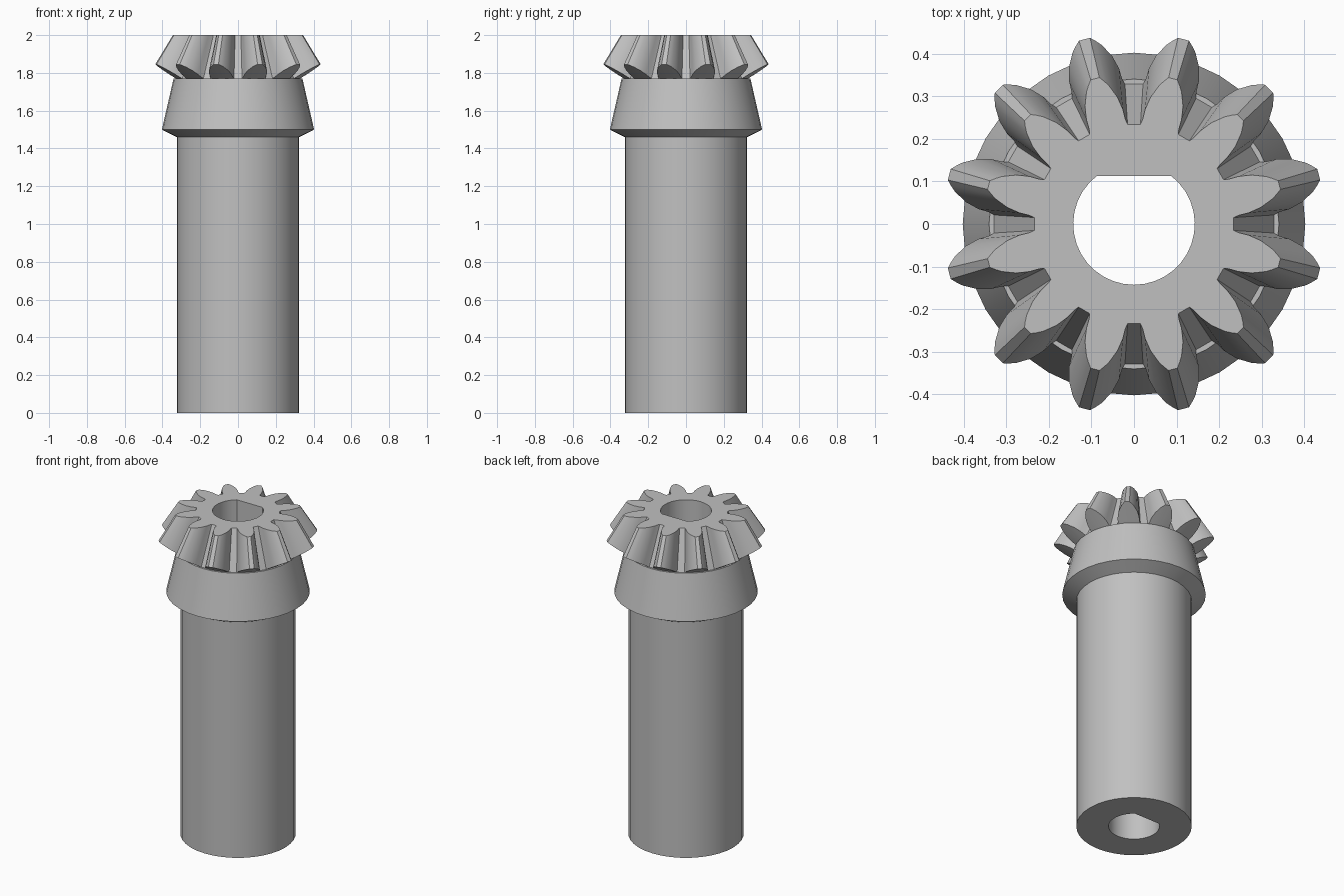
import bpy
import bmesh
import math

if "Cube" in bpy.data.objects:
    bpy.data.objects.remove(bpy.data.objects["Cube"])

TEETH = 12
SEGMENTS = 36
APEX_Z = 2.57            # common point of the tooth cones
TOP_Z = 2.0
BORE_R, BORE_FLAT = 0.143, 0.113

# Half tooth on the top face: (angle from tooth centre in degrees, radius)
HALF_TOOTH = [(11.3, 0.235), (10.3, 0.247), (9.5, 0.27), (7.6, 0.30),
              (4.8, 0.33), (3.2, 0.343), (1.7, 0.354)]
TOOTH = HALF_TOOTH + [(-a, r) for a, r in reversed(HALF_TOOTH)]

steel = bpy.data.materials.new("steel_grey")
steel.diffuse_color = (0.53, 0.53, 0.53, 1)
steel.use_nodes = True
steel.node_tree.nodes["Principled BSDF"].inputs["Base Color"].default_value = steel.diffuse_color

bm = bmesh.new()


def polar(r, a, z):
    return bm.verts.new((r * math.cos(a), r * math.sin(a), z))


def circle(r, z):
    return [polar(r, 2 * math.pi * i / SEGMENTS, z) for i in range(SEGMENTS)]


def bridge(a, b):
    """Join two rings with quads, dropping repeated corners."""
    n = len(a)
    for i in range(n):
        j = (i + 1) % n
        corners = list(dict.fromkeys((a[i], a[j], b[j], b[i])))
        if len(corners) > 2:
            bm.faces.new(corners)


def fill(outer, inner):
    """Fill the flat area between two rings."""
    edges = []
    for ring in (outer, inner):
        for i, v in enumerate(ring):
            w = ring[(i + 1) % len(ring)]
            edges.append(bm.edges.get((v, w)) or bm.edges.new((v, w)))
    bmesh.ops.triangle_fill(bm, edges=edges, use_beauty=True)


def back_point(r):
    """Follow the ray from the apex down to the back cone."""
    k = 1.006 / (0.57 + 0.625 * r)
    return r * k, APEX_Z - (APEX_Z - TOP_Z) * k


# Bevel teeth: top outline, back outline and the root ring under them
front, back, root = [], [], []
root_r, root_z = back_point(HALF_TOOTH[0][1])
for t in range(TEETH):
    for i, (da, r) in enumerate(TOOTH):
        a = math.radians(15 + 30 * t - da)
        front.append(polar(r, a, TOP_Z))
        br, bz = back_point(r)
        back.append(polar(br, a, bz))
        at_root = i in (0, len(TOOTH) - 1)
        root.append(back[-1] if at_root else polar(root_r, a, root_z))
bridge(front, back)
bridge(back, root)

# Collar and shaft
rings = [circle(r, z) for r, z in
         [(0.341, root_z), (0.403, 1.5), (0.324, 1.46), (0.324, 0.0)]]
fill(root, rings[0])
for upper, lower in zip(rings, rings[1:]):
    bridge(upper, lower)

# D-shaped bore through the full length
corner = math.asin(BORE_FLAT / BORE_R)
sweep = math.pi + 2 * corner
angles = [math.pi - corner + sweep * i / 28 for i in range(29)]
bore_top = [polar(BORE_R, a, TOP_Z) for a in angles]
bore_bottom = [polar(BORE_R, a, 0.0) for a in angles]
bridge(bore_top, bore_bottom)
fill(front, bore_top)
fill(rings[-1], bore_bottom)

bmesh.ops.recalc_face_normals(bm, faces=bm.faces)
mesh = bpy.data.meshes.new("bevel_pinion_shaft")
bm.to_mesh(mesh)
bm.free()
mesh.materials.append(steel)
pinion = bpy.data.objects.new("bevel_pinion_shaft", mesh)
bpy.context.collection.objects.link(pinion)
bpy.context.view_layer.objects.active = pinion
pinion.select_set(True)
bpy.ops.object.shade_smooth_by_angle(angle=math.radians(28))
